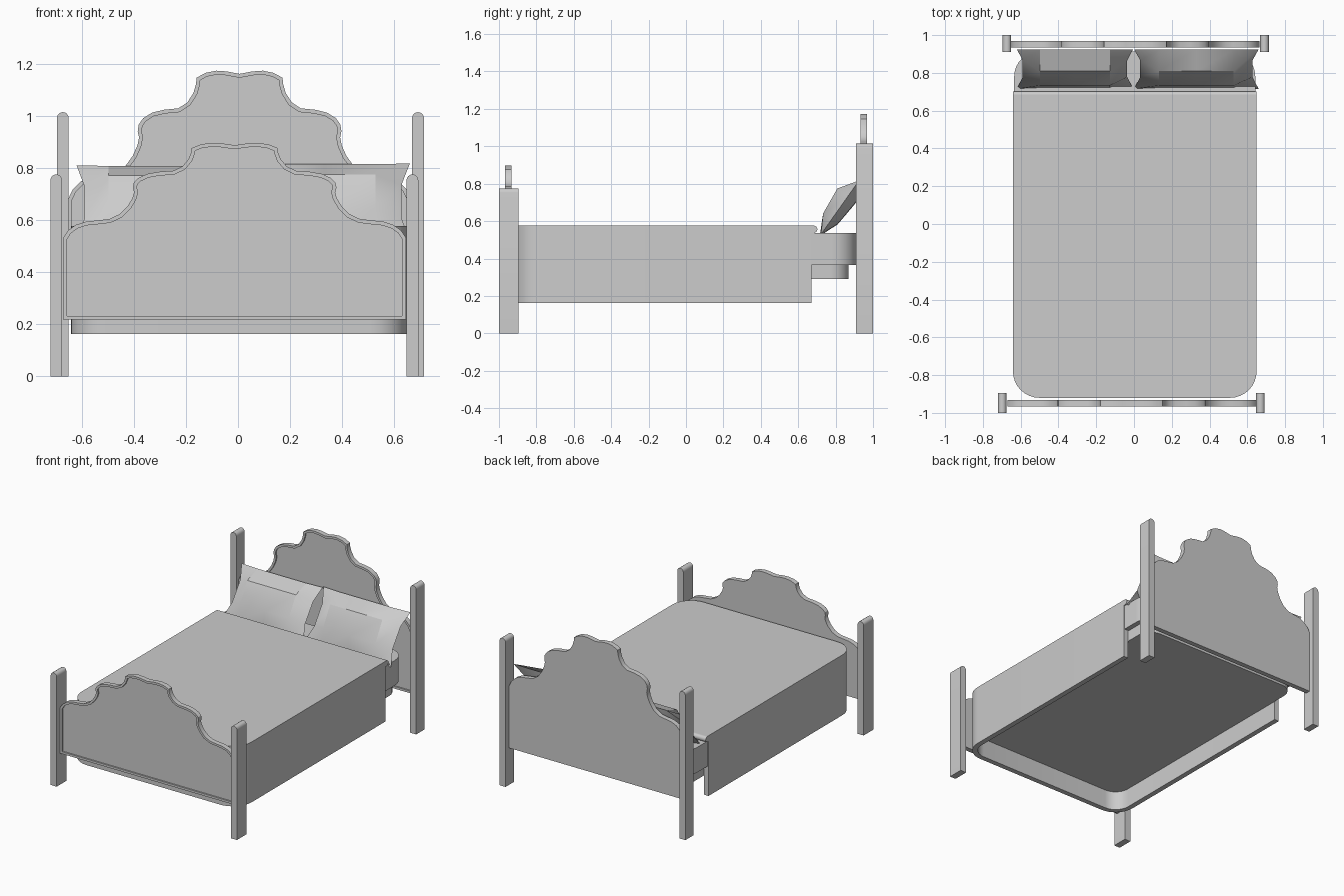
import bpy, bmesh, math
from mathutils import Vector

if "Cube" in bpy.data.objects:
    bpy.data.objects.remove(bpy.data.objects["Cube"])

grey = bpy.data.materials.new("plain_grey")
grey.diffuse_color = (0.604, 0.604, 0.604, 1)
grey.use_nodes = True
grey.node_tree.nodes["Principled BSDF"].inputs["Base Color"].default_value = grey.diffuse_color


def finish(name, bm, smooth=30):
    bmesh.ops.recalc_face_normals(bm, faces=bm.faces[:])
    me = bpy.data.meshes.new(name)
    bm.to_mesh(me)
    bm.free()
    me.materials.append(grey)
    ob = bpy.data.objects.new(name, me)
    bpy.context.collection.objects.link(ob)
    bpy.ops.object.select_all(action='DESELECT')
    ob.select_set(True)
    bpy.context.view_layer.objects.active = ob
    bpy.ops.object.shade_smooth_by_angle(angle=math.radians(smooth))
    return ob


def prism(points, direction):
    """Extrude a closed flat outline along a direction."""
    bm = bmesh.new()
    face = bm.faces.new([bm.verts.new(p) for p in points])
    ext = bmesh.ops.extrude_face_region(bm, geom=[face], use_keep_orig=True)
    moved = [v for v in ext["geom"] if isinstance(v, bmesh.types.BMVert)]
    bmesh.ops.translate(bm, vec=Vector(direction), verts=moved)
    bmesh.ops.recalc_face_normals(bm, faces=bm.faces[:])
    return bm


def arc(cx, cy, r, a0, a1, n=8):
    return [(cx + r * math.cos(math.radians(a0 + (a1 - a0) * i / n)),
             cy + r * math.sin(math.radians(a0 + (a1 - a0) * i / n)))
            for i in range(n + 1)]


# Posts with rounded tops
def post(name, x0, x1, y0, y1, top):
    r = (x1 - x0) / 2
    outline = [(x0, 0), (x1, 0)] + arc(x0 + r, top - r, r, 0, 180)
    finish(name, prism([(x, y0, z) for x, z in outline], (0, y1 - y0, 0)))


post("front_post_left", -0.72, -0.675, -1, -0.895, 0.775)
post("front_post_right", 0.647, 0.692, -1, -0.895, 0.775)
post("back_post_left", -0.695, -0.65, 0.91, 1, 1.014)
post("back_post_right", 0.668, 0.714, 0.91, 1, 1.014)

# Scalloped boards: half profile as (distance from centre, drop from top)
HALF = [(0, .009), (.05, .002), (.09, 0), (.13, .006), (.165, .02),
        (.167, .037), (.177, .063), (.20, .09), (.235, .107), (.29, .111),
        (.335, .119), (.37, .135), (.387, .153), (.391, .172), (.386, .19),
        (.392, .212), (.41, .242), (.44, .273), (.48, .292), (.52, .297),
        (.57, .302), (.61, .315), (.64, .337), (.658, .365), (.658, .679)]


def board(name, cx, y0, y1, top, stretch):
    outline = HALF[::-1] + [(-x, d) for x, d in HALF[1:]]
    bm = prism([(cx + x, y0, top - d * stretch) for x, d in outline],
               (0, y1 - y0, 0))
    # recessed panel inside a raised rim on the front
    front = [f for f in bm.faces if f.normal.y < -0.99 and len(f.verts) > 4]
    bmesh.ops.inset_region(bm, faces=front, thickness=0.015,
                           use_even_offset=True)
    ext = bmesh.ops.extrude_face_region(bm, geom=front)
    moved = [v for v in ext["geom"] if isinstance(v, bmesh.types.BMVert)]
    bmesh.ops.delete(bm, geom=front, context='FACES_ONLY')
    bmesh.ops.translate(bm, vec=(0, 0.01, 0), verts=moved)
    finish(name, bm)


board("footboard", -0.013, -0.967, -0.933, 0.896, 1.0)
board("headboard", 0.006, 0.934, 0.968, 1.173, 1.35)

CX = 0.004


def u_path(half, front, back, r):
    """Open path: right back end, round the front, to left back end."""
    a = arc(CX + half - r, front + r, r, 0, -90)
    b = arc(CX - half + r, front + r, r, -90, -180)
    return [(CX + half, back)] + a + b + [(CX - half, back)]


def rounded_slab(half, front, back, r):
    return (u_path(half, front, back - r, r)[1:-1]
            + arc(CX - half + r, back - r, r, 180, 90)
            + arc(CX + half - r, back - r, r, 90, 0))


# Bed base and mattress
finish("bed_base", prism([(x, y, 0.29) for x, y in
                          rounded_slab(0.605, -0.88, 0.87, 0.1)], (0, 0, 0.08)))
finish("mattress", prism([(x, y, 0.365) for x, y in
                          rounded_slab(0.638, -0.9, 0.912, 0.13)], (0, 0, 0.172)))

# Blanket: hanging skirt, top sheet and rolled hem
skirt = (u_path(0.645, -0.92, 0.672, 0.14)
         + u_path(0.61, -0.885, 0.672, 0.105)[::-1])
finish("blanket_skirt", prism([(x, y, 0.163) for x, y in skirt], (0, 0, 0.39)))
finish("blanket_top", prism([(x, y, 0.537) for x, y in
                             u_path(0.645, -0.92, 0.683, 0.14)], (0, 0, 0.039)))
hem = arc(0.683, 0.5565, 0.0195, 0, 360, 16)[:-1]
finish("blanket_hem", prism([(CX - 0.645, y, z) for y, z in hem], (1.29, 0, 0)))


# Pillows: leaning cushions with pinched corners
def pillow(name, x0, x1, top):
    low = Vector((0, 0.715, 0.52))
    up = Vector((0, 0.925, top)) - low
    normal = Vector((0, -up.z, up.y)).normalized()
    us, vs = (0, .2, .5, .8, 1), (0, .3, .72, 1)
    puff = (0, .055, .07, 0)
    bm = bmesh.new()

    def vert(i, j, side):
        u, v = us[i], vs[j]
        edge = i in (0, 4) or j in (0, 3)
        if j in (1, 2):                      # sides curve inwards
            u += {0: .05, 4: -.05}.get(i, 0)
        if i in (1, 2, 3):                   # long edges curve slightly in
            v += {0: .03, 3: -.01}.get(j, 0)
        n = 0 if edge else puff[j] * (1 if side > 0 else -.75)
        p = low + up * v + normal * n
        return bm.verts.new((x0 + (x1 - x0) * u, p.y, p.z))

    for side in (1, -1):
        grid = [[vert(i, j, side) for j in range(4)] for i in range(5)]
        for i in range(4):
            for j in range(3):
                bm.faces.new((grid[i][j], grid[i + 1][j],
                              grid[i + 1][j + 1], grid[i][j + 1]))
    bmesh.ops.remove_doubles(bm, verts=bm.verts[:], dist=0.0005)
    finish(name, bm, 25)


pillow("pillow_left", -0.62, -0.005, 0.81)
pillow("pillow_right", 0.0, 0.66, 0.817)
